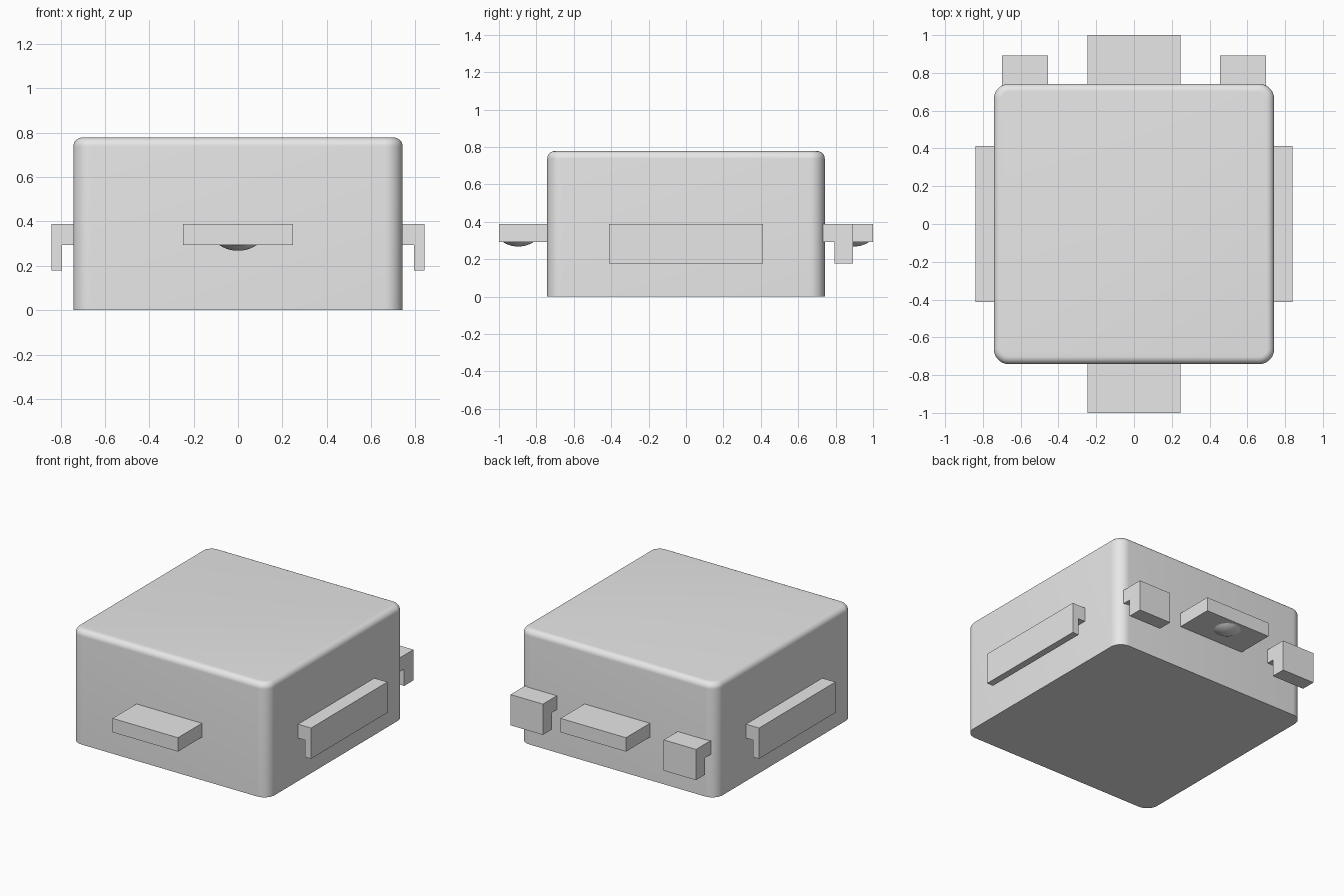
import bpy, bmesh, math
from mathutils import Matrix, Vector

cube = bpy.data.objects.get("Cube")
if cube:
    bpy.data.objects.remove(cube, do_unlink=True)

grey = bpy.data.materials.new("light_grey")
grey.use_nodes = True
COLOUR = (0.8, 0.8, 0.8, 1)
grey.diffuse_color = COLOUR
grey.node_tree.nodes["Principled BSDF"].inputs["Base Color"].default_value = COLOUR

HALF, TOP = 0.742, 0.778          # body half width and height
TAB_LOW, TAB_TOP, LIP_LOW = 0.293, 0.388, 0.178
INSET = 0.73                      # tabs start slightly inside the wall


def finish(bm, name, smooth=False):
    bmesh.ops.recalc_face_normals(bm, faces=bm.faces)
    mesh = bpy.data.meshes.new(name)
    bm.to_mesh(mesh)
    bm.free()
    mesh.materials.append(grey)
    obj = bpy.data.objects.new(name, mesh)
    bpy.context.collection.objects.link(obj)
    if smooth:
        bpy.ops.object.select_all(action="DESELECT")
        obj.select_set(True)
        bpy.context.view_layer.objects.active = obj
        bpy.ops.object.shade_smooth_by_angle(angle=math.radians(30))
    return obj


def extruded(name, profile, start, end, turn):
    """Extrude an (outward, z) profile sideways, then turn it about z."""
    bm = bmesh.new()
    face = bm.faces.new([bm.verts.new((out, start, z)) for out, z in profile])
    res = bmesh.ops.extrude_face_region(bm, geom=[face])
    moved = [g for g in res["geom"] if isinstance(g, bmesh.types.BMVert)]
    bmesh.ops.translate(bm, verts=moved, vec=(0, end - start, 0))
    bmesh.ops.rotate(bm, verts=bm.verts, cent=(0, 0, 0),
                     matrix=Matrix.Rotation(math.radians(turn), 3, "Z"))
    return finish(bm, name)


def hook_profile(inner, outer):
    return [(INSET, TAB_LOW), (inner, TAB_LOW), (inner, LIP_LOW),
            (outer, LIP_LOW), (outer, TAB_TOP), (INSET, TAB_TOP)]


# Body: rounded upright corners, then a rounded top rim, sharp base
bm = bmesh.new()
bmesh.ops.create_cube(bm, size=1)
bmesh.ops.scale(bm, verts=bm.verts, vec=(2 * HALF, 2 * HALF, TOP))
bmesh.ops.translate(bm, verts=bm.verts, vec=(0, 0, TOP / 2))
uprights = [e for e in bm.edges if abs(e.verts[0].co.z - e.verts[1].co.z) > 0.1]
bmesh.ops.bevel(bm, geom=uprights, offset=0.08, segments=10, profile=0.5,
                affect="EDGES")
rim = [e for e in bm.edges if all(v.co.z > TOP - 0.001 for v in e.verts)]
bmesh.ops.bevel(bm, geom=rim, offset=0.04, segments=8, profile=0.5,
                affect="EDGES")
finish(bm, "body", smooth=True)

# Side hooks: long downturned lips on the left and right walls
for name, turn in (("left", 0), ("right", 180)):
    extruded(name + "_side_hook", hook_profile(0.793, 0.84), -0.412, 0.412, turn)

# Rear hooks: short downturned lips either side of the rear tab
for name, side in (("left", -1), ("right", 1)):
    a, b = sorted((side * 0.456, side * 0.7))
    extruded(name + "_rear_hook", hook_profile(0.793, 0.892), a, b, 90)

# Front and rear snap tabs, each with a shallow dome underneath
tab = [(INSET, TAB_LOW), (1, TAB_LOW), (1, TAB_TOP), (INSET, TAB_TOP)]
DOME_R, DOME_DROP = 0.15, 0.025
for name, turn, side in (("front", -90, -1), ("rear", 90, 1)):
    extruded(name + "_tab", tab, -0.247, 0.247, turn)
    bm = bmesh.new()
    bmesh.ops.create_uvsphere(bm, u_segments=48, v_segments=48, radius=DOME_R)
    bmesh.ops.translate(bm, verts=bm.verts,
                        vec=(0, side * 0.897, TAB_LOW - DOME_DROP + DOME_R))
    cut = bmesh.ops.bisect_plane(bm, geom=bm.verts[:] + bm.edges[:] + bm.faces[:],
                                 plane_co=Vector((0, 0, TAB_LOW + 0.003)),
                                 plane_no=(0, 0, 1), clear_outer=True)
    rim = [g for g in cut["geom_cut"] if isinstance(g, bmesh.types.BMEdge)]
    bmesh.ops.holes_fill(bm, edges=rim)
    finish(bm, name + "_tab_dome", smooth=True)
